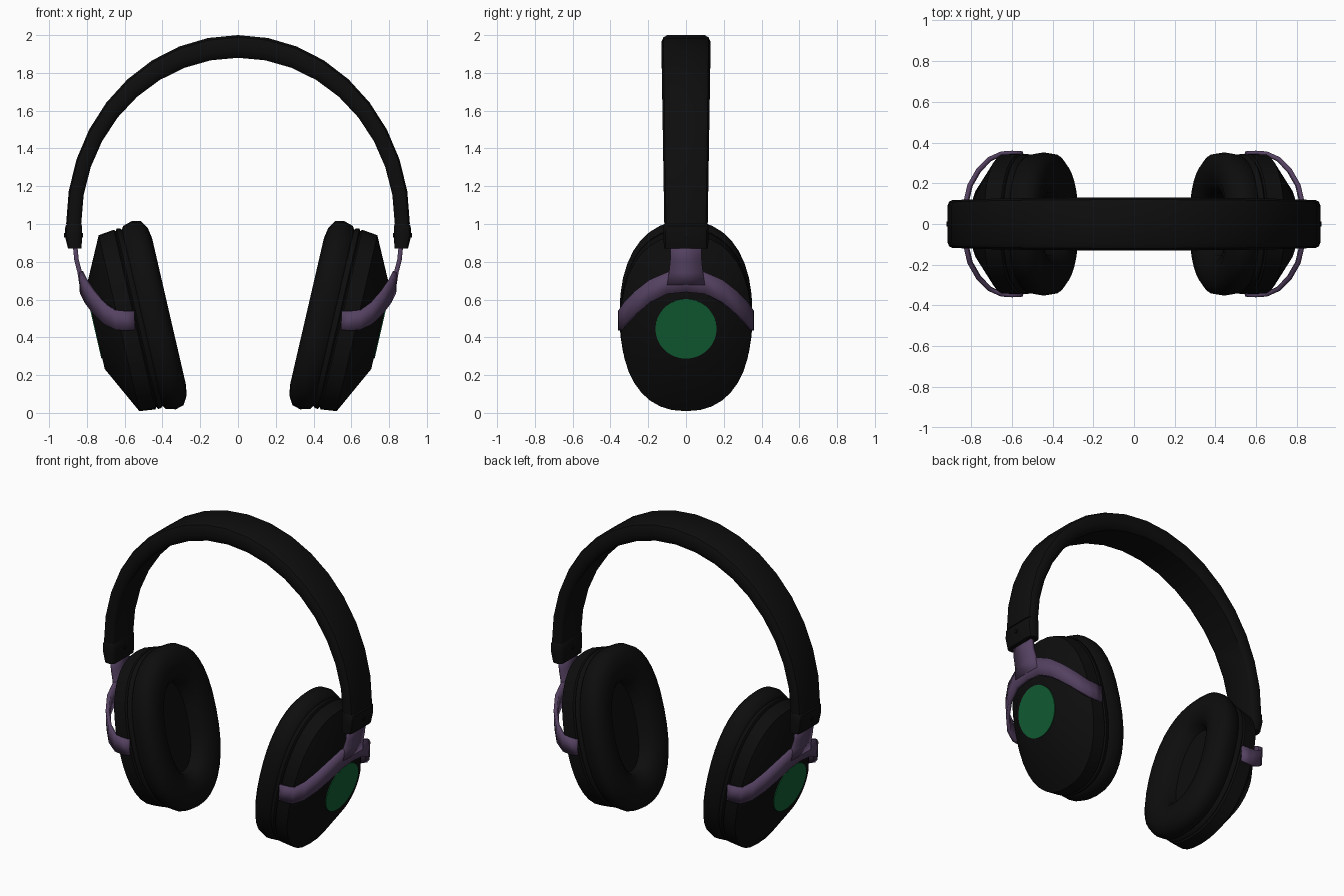
import bpy, bmesh
from math import sin, cos, pi, radians
from mathutils import Vector

cube = bpy.data.objects.get("Cube")
if cube:
    bpy.data.objects.remove(cube)


def material(name, rgb):
    m = bpy.data.materials.new(name)
    m.use_nodes = True
    m.diffuse_color = (*rgb, 1)
    m.node_tree.nodes["Principled BSDF"].inputs["Base Color"].default_value = (*rgb, 1)
    return m


BLACK = material("soft black", (0.004, 0.004, 0.004))
PURPLE = material("dusty purple", (0.09, 0.053, 0.12))
GREEN = material("deep green", (0.006, 0.115, 0.034))


def make(name, bm, mat, mirror="", solid=0, angle=35):
    """Turn a bmesh into a shaded object, mirrored over the named axes."""
    bmesh.ops.recalc_face_normals(bm, faces=bm.faces)
    me = bpy.data.meshes.new(name)
    bm.to_mesh(me)
    bm.free()
    me.materials.append(mat)
    ob = bpy.data.objects.new(name, me)
    bpy.context.collection.objects.link(ob)
    bpy.ops.object.select_all(action="DESELECT")
    ob.select_set(True)
    bpy.context.view_layer.objects.active = ob
    bpy.ops.object.shade_smooth_by_angle(angle=radians(angle))
    for axis in mirror:
        mod = ob.modifiers.new("mirror_" + axis, "MIRROR")
        mod.use_axis = [axis == a for a in "xyz"]
    if solid:
        mod = ob.modifiers.new("thickness", "SOLIDIFY")
        mod.thickness = solid
        mod.offset = 0
    return ob


def loft(name, rings, mat, mirror="", angle=35):
    """Skin closed rings of points and cap both ends."""
    bm = bmesh.new()
    loops = [[bm.verts.new(p) for p in ring] for ring in rings]
    n = len(loops[0])
    for a, b in zip(loops, loops[1:]):
        for i in range(n):
            j = (i + 1) % n
            bm.faces.new((a[i], a[j], b[j], b[i]))
    bm.faces.new(loops[0])
    bm.faces.new(loops[-1])
    return make(name, bm, mat, mirror, angle=angle)


def strip(name, pairs, mat, mirror, solid):
    """Skin a ribbon between two edges and thicken it."""
    bm = bmesh.new()
    rows = [[bm.verts.new(p) for p in pair] for pair in pairs]
    for a, b in zip(rows, rows[1:]):
        bm.faces.new((a[0], a[1], b[1], b[0]))
    return make(name, bm, mat, mirror, solid, angle=50)


# Padded section: fraction through the thickness, fraction of the half width
HALF = [(0, 0.82), (0.12, 0.94), (0.35, 1), (0.7, 1), (0.9, 0.92), (1, 0.76)]
SECTION = HALF + [(t, -w) for t, w in reversed(HALF)]


def section(inner, outer, width):
    inner, outer = Vector(inner), Vector(outer)
    return [inner.lerp(outer, t) + Vector((0, w * width, 0)) for t, w in SECTION]


# Headband: an elliptical arch, slightly wider at the top
arch = []
for i in range(19):
    a = pi * i / 18
    arch.append(section((0.83 * cos(a), 0, 1 + 0.88 * sin(a)),
                        (0.91 * cos(a), 0, 1 + sin(a)), 0.115 + 0.015 * sin(a)))
loft("headband", arch, BLACK)

# End sleeves of the headband, with a small pin through each
loft("headband_ends", [section((x0, 0, z), (x1, 0, z), w) for x0, x1, z, w in (
    (0.83, 0.905, 1.0, 0.115), (0.826, 0.914, 0.99, 0.119),
    (0.826, 0.917, 0.94, 0.119), (0.828, 0.9, 0.87, 0.117))], BLACK, "x")
loft("sleeve_pins", [[(x, 0.012 * cos(k * pi / 6), 0.94 + 0.012 * sin(k * pi / 6))
                      for k in range(12)] for x in (0.82, 0.922)], BLACK, "x")

# Ear cups: oval rings stacked along a tilted axis
TILT = radians(13)
CENTRE = Vector((0.63, 0, 0.475))
AXIS = Vector((cos(TILT), 0, -sin(TILT)))
UP = Vector((sin(TILT), 0, cos(TILT)))


def oval(depth, height, width, power=2.3, count=36):
    pts = []
    for i in range(count):
        a = 2 * pi * i / count
        c, s = cos(a), sin(a)
        u = height * abs(s) ** (2 / power) * (1 if s > 0 else -1)
        y = width * abs(c) ** (2 / power) * (1 if c > 0 else -1)
        pts.append(CENTRE + AXIS * depth + UP * u + Vector((0, y, 0)))
    return pts


loft("ear_shells", [oval(*r) for r in (
    (-0.135, 0.47, 0.33), (-0.118, 0.487, 0.342), (-0.1, 0.49, 0.345),
    (-0.092, 0.478, 0.336), (-0.084, 0.488, 0.346), (0, 0.478, 0.345))]
    + [oval(0.128, 0.22, 0.185, 2)], BLACK, "x", 40)

loft("ear_cushions", [oval(*r) for r in (
    (-0.12, 0.47, 0.33), (-0.138, 0.497, 0.343), (-0.19, 0.512, 0.352),
    (-0.235, 0.5, 0.345), (-0.262, 0.455, 0.31), (-0.272, 0.4, 0.26),
    (-0.258, 0.335, 0.195), (-0.225, 0.295, 0.155), (-0.17, 0.28, 0.14))],
    BLACK, "x", 60)

# Round coloured plates on the outer faces
loft("cup_badges", [oval(d, 0.162, 0.162, 2) for d in (0.127, 0.133)], GREEN, "x")

# Yoke stems: flat tabs dropping out of the sleeves
strip("yoke_stems", [((x, -w, z), (x, w, z)) for x, z, w in (
    (0.866, 0.92, 0.083), (0.855, 0.81, 0.083), (0.838, 0.745, 0.09),
    (0.828, 0.68, 0.1))], PURPLE, "x", 0.024)

# Yoke arms: curved ribbons wrapping around each cup to its pivots
strip("yoke_arms", [((x, y, top), (x - 0.005, y, low)) for x, y, top, low in (
    (0.832, 0, 0.75, 0.64), (0.829, 0.1, 0.745, 0.63), (0.808, 0.19, 0.705, 0.585),
    (0.765, 0.265, 0.645, 0.525), (0.71, 0.32, 0.585, 0.47),
    (0.65, 0.346, 0.545, 0.44), (0.6, 0.349, 0.54, 0.435),
    (0.55, 0.346, 0.54, 0.44))], PURPLE, "xy", 0.022)
